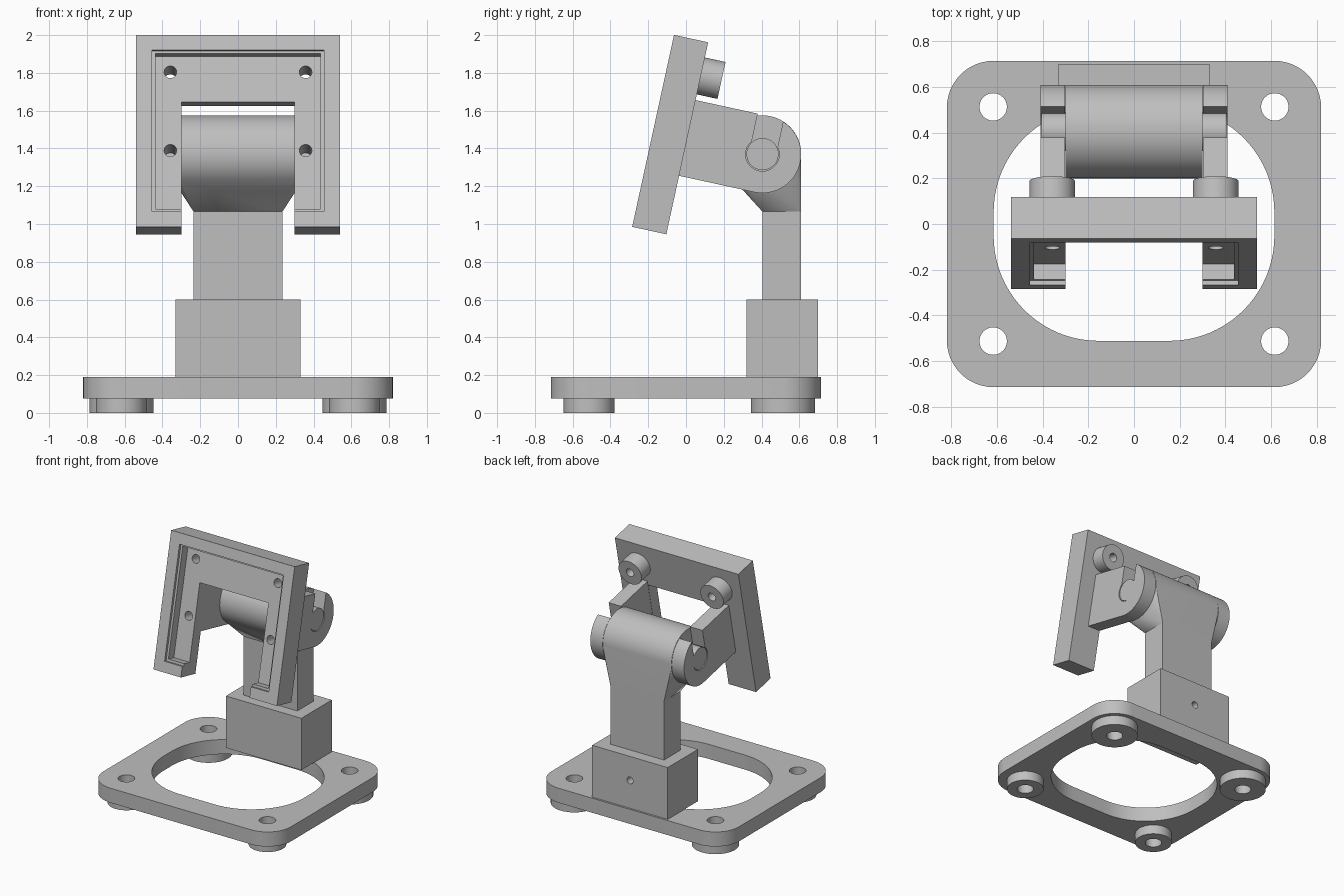
import bpy, bmesh
from math import sin, cos, acos, radians, pi
from mathutils import Matrix

cube = bpy.data.objects.get("Cube")
if cube:
    bpy.data.objects.remove(cube, do_unlink=True)

grey = bpy.data.materials.new("plain_grey")
grey.use_nodes = True
colour = (0.52, 0.52, 0.52, 1)
grey.diffuse_color = colour
grey.node_tree.nodes["Principled BSDF"].inputs["Base Color"].default_value = colour

# Tilted frame of the head: local y runs through the plate, local z up along it
TILT = Matrix.Translation((0, -0.285, 0.985)) @ Matrix.Rotation(radians(-12.3), 4, 'X')
FLAT = Matrix.Identity(4)
parts = []


def finish(name, bm, frame=FLAT):
    bmesh.ops.recalc_face_normals(bm, faces=bm.faces)
    bm.transform(frame)
    mesh = bpy.data.meshes.new(name)
    bm.to_mesh(mesh)
    bm.free()
    mesh.materials.append(grey)
    obj = bpy.data.objects.new(name, mesh)
    bpy.context.collection.objects.link(obj)
    parts.append(obj)
    return obj


def prism(name, pts, lo, hi, axis='Z', frame=FLAT):
    """Extrude a 2D profile along an axis from lo to hi."""
    place = {'X': lambda p, q, h: (h, p, q),
             'Y': lambda p, q, h: (p, h, q),
             'Z': lambda p, q, h: (p, q, h)}[axis]
    bm = bmesh.new()
    rings = [[bm.verts.new(place(p, q, h)) for p, q in pts] for h in (lo, hi)]
    for ring in rings:
        bm.faces.new(ring)
    n = len(pts)
    for i in range(n):
        j = (i + 1) % n
        bm.faces.new((rings[0][i], rings[0][j], rings[1][j], rings[1][i]))
    return finish(name, bm, frame)


def arc(cx, cy, r, start, end, n):
    angles = [radians(start + (end - start) * i / n) for i in range(n + 1)]
    return [(cx + r * cos(a), cy + r * sin(a)) for a in angles]


def circle(cx, cy, r, n=48):
    return arc(cx, cy, r, 0, 360, n)[:-1]


def rect(x0, x1, y0, y1):
    return [(x0, y0), (x1, y0), (x1, y1), (x0, y1)]


def rounded(w, h, r, n):
    pts = []
    for k, (sx, sy) in enumerate(((1, 1), (-1, 1), (-1, -1), (1, -1))):
        pts += arc(sx * (w - r), sy * (h - r), r, 90 * k, 90 * k + 90, n)
    return pts


def cut(obj, *cutters):
    """Subtract the cutters and remove them."""
    for c in cutters:
        mod = obj.modifiers.new("cut", 'BOOLEAN')
        mod.operation, mod.solver, mod.object = 'DIFFERENCE', 'EXACT', c
    deps = bpy.context.evaluated_depsgraph_get()
    mesh = bpy.data.meshes.new_from_object(obj.evaluated_get(deps))
    obj.modifiers.clear()
    obj.data = mesh
    for c in cutters:
        parts.remove(c)
        bpy.data.objects.remove(c, do_unlink=True)


# Base plate with a large rounded opening and four bolt holes
FX, FY = 0.617, 0.513
corners = [(sx * FX, sy * FY) for sx in (-1, 1) for sy in (-1, 1)]
base = prism("base_plate", rounded(0.82, 0.715, 0.205, 12), 0.075, 0.19)
cut(base, prism("opening", rounded(0.615, 0.512, 0.46, 20), 0, 0.3),
    *[prism("bolt_hole", circle(x, y, 0.06), 0, 0.3) for x, y in corners])

# Feet, wider at the back
for x, y in corners:
    foot = prism("foot", circle(x, y, 0.17 if y > 0 else 0.135), 0, 0.075)
    cut(foot, prism("foot_hole", circle(x, y, 0.06), -0.1, 0.2))

# Socket block with a set screw hole in the back
block = prism("socket_block", rect(-0.33, 0.33, 0.32, 0.7), 0.19, 0.6)
cut(block, prism("screw_hole", circle(0, 0.41, 0.027, 24), 0.6, 0.8, 'Y'))

# Neck, and the barrel flared down onto it
NECK = rect(-0.235, 0.235, 0.405, 0.61)
PY, PZ, PR = 0.405, 1.37, 0.205
prism("neck", NECK, 0.6, 1.065)
bm = bmesh.new()
for p in NECK:
    bm.verts.new((*p, 1.065))
for side in (-0.3, 0.3):
    for p in circle(PY, PZ, PR, 64):
        bm.verts.new((side, *p))
bmesh.ops.convex_hull(bm, input=bm.verts)
bmesh.ops.dissolve_limit(bm, angle_limit=radians(0.5), verts=bm.verts, edges=bm.edges)
finish("barrel", bm)
prism("hinge_pin", circle(PY, PZ, 0.085), -0.406, 0.406, 'X')

# Head plate: inverted U with a stepped recess
u_shape = [(-0.54, 0), (-0.3, 0), (-0.3, 0.695), (0.3, 0.695),
           (0.3, 0), (0.54, 0), (0.54, 1.04), (-0.54, 1.04)]
head = prism("head_plate", u_shape, 0, 0.185, 'Y', TILT)
HX, TOP_V, LOW_V = 0.358, 0.858, 0.433
cutters = [prism("lip", rect(-0.455, 0.455, 0.082, 0.957), -0.1, 0.02, 'Y', TILT),
           prism("recess", rect(-0.438, 0.438, 0.1, 0.943), -0.1, 0.09, 'Y', TILT)]
for sx in (-1, 1):
    for v in (TOP_V, LOW_V):
        cutters.append(prism("hole", circle(sx * HX, v, 0.033, 24), -0.1, 0.4, 'Y', TILT))
cut(head, *cutters)

# Hinge arm outline: rounded end with a snap-in slot for the pin
AU, AV, HOLE, SLOT = 0.592, 0.522, 0.089, 0.07
outer = acos(SLOT / PR) * 180 / pi
inner = acos(SLOT / HOLE) * 180 / pi
arm_shape = [(0.185, AV - PR)]
arm_shape += arc(AU, AV, PR, -90, outer, 32)
arm_shape += arc(AU, AV, HOLE, inner, -180 - inner, 32)
arm_shape += [(AU - SLOT, AV + PR), (0.185, AV + PR)]

# Arms and screw bosses on both sides
for side, sx in (("left", 1), ("right", -1)):
    lo, hi = sorted((sx * 0.302, sx * 0.41))
    arm = prism(side + "_arm", arm_shape, lo, hi, 'X', TILT)
    cut(arm, prism("blind_hole", circle(sx * HX, LOW_V, 0.033, 24), 0.1, 0.3, 'Y', TILT))
    boss = prism(side + "_boss", circle(sx * HX, TOP_V, 0.1), 0.185, 0.297, 'Y', TILT)
    cut(boss, prism("boss_hole", circle(sx * HX, TOP_V, 0.033, 24), 0.1, 0.4, 'Y', TILT))

# Smooth the round surfaces, keep edges sharp
bpy.ops.object.select_all(action='DESELECT')
for obj in parts:
    obj.select_set(True)
bpy.context.view_layer.objects.active = base
bpy.ops.object.shade_smooth_by_angle(angle=radians(20))
